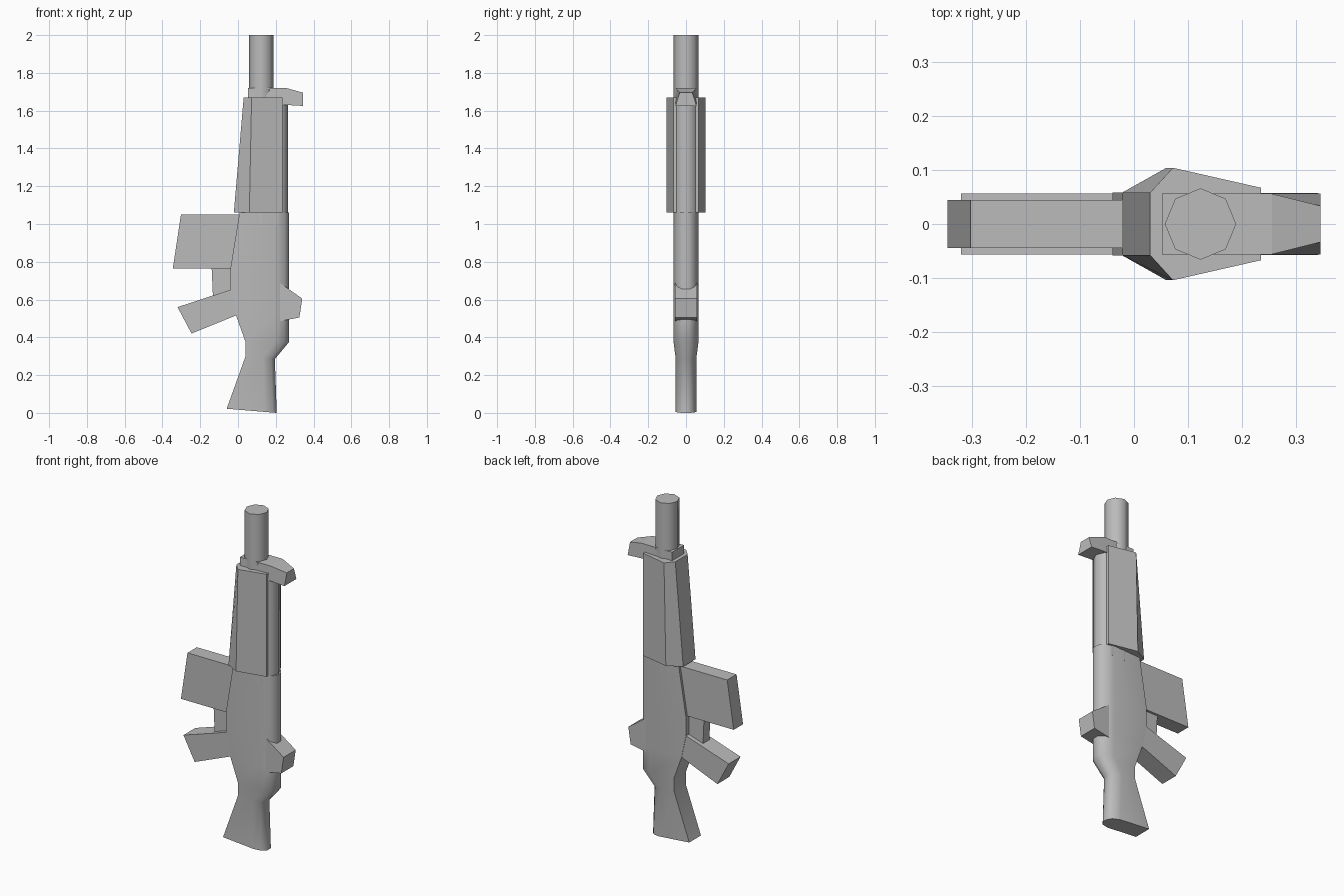
import bpy
import bmesh
import math

cube = bpy.data.objects.get("Cube")
if cube:
    bpy.data.objects.remove(cube, do_unlink=True)

grey = bpy.data.materials.new("plain grey")
grey.use_nodes = True
grey.diffuse_color = (0.5, 0.5, 0.5, 1)
grey.node_tree.nodes["Principled BSDF"].inputs["Base Color"].default_value = (0.5, 0.5, 0.5, 1)


def loft(name, rings, smooth=False):
    """Skin a stack of equal-length rings and cap both ends."""
    bm = bmesh.new()
    rows = [[bm.verts.new(p) for p in ring] for ring in rings]
    for a, b in zip(rows, rows[1:]):
        for i in range(len(a)):
            j = (i + 1) % len(a)
            bm.faces.new((a[i], a[j], b[j], b[i]))
    bm.faces.new(rows[0][::-1])
    bm.faces.new(rows[-1])
    bmesh.ops.recalc_face_normals(bm, faces=bm.faces)
    mesh = bpy.data.meshes.new(name)
    bm.to_mesh(mesh)
    bm.free()
    mesh.materials.append(grey)
    obj = bpy.data.objects.new(name, mesh)
    bpy.context.collection.objects.link(obj)
    if smooth:
        bpy.ops.object.select_all(action='DESELECT')
        obj.select_set(True)
        bpy.context.view_layer.objects.active = obj
        bpy.ops.object.shade_smooth_by_angle(angle=math.radians(50))
    return obj


def plate(name, profile, half):
    """Extrude an x-z profile equally to both sides of y = 0."""
    return loft(name, [[(x, s * half, z) for x, z in profile] for s in (-1, 1)])


def mirrored(points):
    """Close a half outline (x, y) across y = 0."""
    return [(x, -y) for x, y in points] + [(x, y) for x, y in reversed(points)]


def octagon(name, cx, radius, z0, z1):
    pts = [(cx + radius * math.cos(i * math.pi / 4),
            radius * math.sin(i * math.pi / 4)) for i in range(8)]
    return loft(name, [[(x, y, z) for x, y in pts] for z in (z0, z1)], True)


# Receiver and stock: flat on the left edge, rounded on the right edge
levels = [  # left x, left z, right x, right z, half width
    (-0.06, 0.022, 0.205, 0.0, 0.055),
    (0.04, 0.30, 0.195, 0.285, 0.055),
    (0.04, 0.375, 0.27, 0.375, 0.066),
    (-0.01, 0.515, 0.27, 0.515, 0.066),
    (-0.04, 0.65, 0.27, 0.65, 0.066),
    (-0.04, 0.765, 0.27, 0.765, 0.066),
    (0.008, 1.06, 0.27, 1.06, 0.066),
]
rings = []
for lx, lz, rx, rz, w in levels:
    outline = mirrored([(lx, min(w, 0.058)), (rx - w * 1.15, w),
                        (rx - w * 0.35, w * 0.75), (rx, w * 0.3)])
    rings.append([(x, y, lz + (rz - lz) * (x - lx) / (rx - lx)) for x, y in outline])
loft("receiver_and_stock", rings, True)

# Barrel and the tube beside it
octagon("barrel", 0.123, 0.066, 1.0, 2.0)
octagon("gas_tube", 0.2, 0.066, 1.0, 1.63)

# Tapered handguard
lower = mirrored([(-0.022, 0.058), (0.06, 0.104), (0.235, 0.067)])
upper = mirrored([(0.03, 0.058), (0.072, 0.104), (0.235, 0.067)])
loft("handguard", [[(x, y, 1.06) for x, y in lower], [(x, y, 1.67) for x, y in upper]])

# Front sight, its top tip pinched in
sight = plate("front_sight", [(0.052, 1.63), (0.052, 1.72), (0.255, 1.72),
                              (0.345, 1.695), (0.345, 1.625), (0.26, 1.63)], 0.056)
for v in sight.data.vertices:
    if v.co.x > 0.34 and v.co.z > 1.65:
        v.co.y *= 0.6

# Rear sight, magazine, trigger guard and grip
plate("rear_sight", [(0.22, 0.69), (0.34, 0.605), (0.325, 0.505), (0.22, 0.485)], 0.057)
plate("magazine", [(-0.302, 1.05), (0.02, 1.05), (-0.03, 0.765), (-0.345, 0.765)], 0.044)
plate("trigger_guard", [(-0.14, 0.78), (-0.02, 0.78), (-0.02, 0.6), (-0.132, 0.6)], 0.03)
plate("grip", [(-0.32, 0.56), (-0.03, 0.655), (0.0, 0.52), (-0.246, 0.42)], 0.056)
